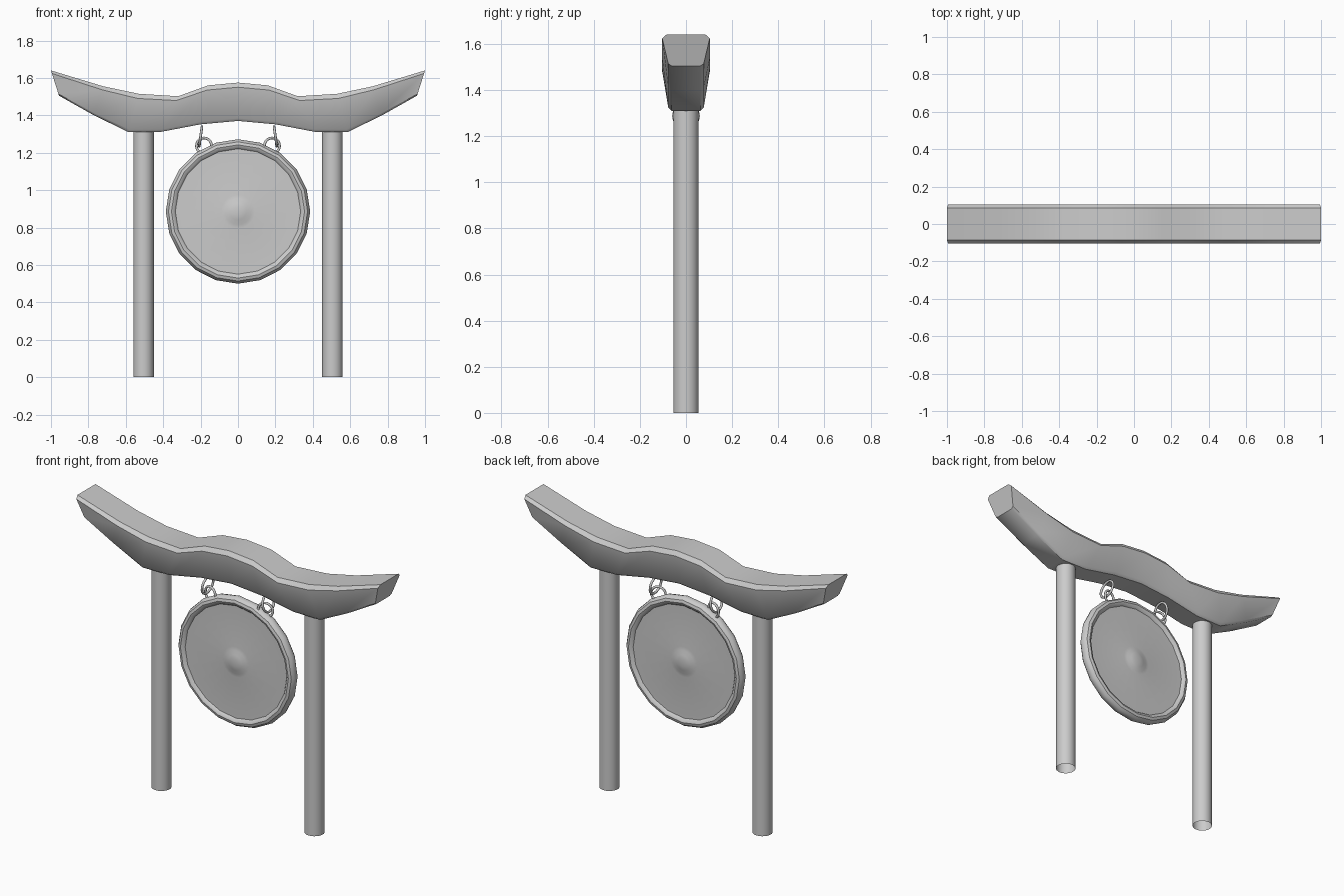
import bpy, bmesh
from math import radians, sin, cos, tau

if "Cube" in bpy.data.objects:
    bpy.data.objects.remove(bpy.data.objects["Cube"])


def finish(name, bm, angle=35):
    bmesh.ops.recalc_face_normals(bm, faces=bm.faces)
    mesh = bpy.data.meshes.new(name)
    bm.to_mesh(mesh)
    bm.free()
    ob = bpy.data.objects.new(name, mesh)
    bpy.context.collection.objects.link(ob)
    bpy.ops.object.select_all(action='DESELECT')
    ob.select_set(True)
    bpy.context.view_layer.objects.active = ob
    bpy.ops.object.shade_smooth_by_angle(angle=radians(angle))
    return ob


def loft(bm, rings, cap=False):
    rows = [[bm.verts.new(p) for p in ring] for ring in rings]
    n = len(rows[0])
    for a, b in zip(rows, rows[1:]):
        for i in range(n):
            j = (i + 1) % n
            bm.faces.new((a[i], a[j], b[j], b[i]))
    if cap:
        bm.faces.new(rows[0])
        bm.faces.new(rows[-1])


# Curved crossbeam: chamfered tapering section swept along stations
# (top x, top z, bottom x, bottom z)
half = [(0, 1.575, 0, 1.37), (.16, 1.56, .20, 1.352), (.32, 1.502, .41, 1.312),
        (.53, 1.515, .585, 1.31), (.72, 1.555, .77, 1.40), (1.0, 1.64, .957, 1.505)]
stations = [(-a, b, -c, d) for a, b, c, d in half[:0:-1]] + half
side = [(.085, 0), (.103, .12), (.077, .93), (.063, 1)]
section = side + [(-y, t) for y, t in reversed(side)]
bm = bmesh.new()
loft(bm, [[(tx + (bx - tx) * t, y, tz + (bz - tz) * t) for y, t in section]
          for tx, tz, bx, bz in stations], cap=True)
finish("crossbeam", bm, 40)

# Gong: lathed disc with raised rounded rim and central boss on both faces
face = [(.02, .034), (.045, .030), (.07, .022), (.09, .019), (.335, .019)]
rim = [(.343, .029), (.356, .034), (.372, .029), (.382, .016), (.386, 0)]
front = [(r, -d) for r, d in face + rim]
profile = front + [(r, -y) for r, y in front[-2::-1]]
N = 20
bm = bmesh.new()
loft(bm, [[(r * cos(tau * i / N), y, .886 + r * sin(tau * i / N)) for i in range(N)]
          for r, y in profile], cap=True)
finish("gong", bm, 35)


def ring(name, loc, major, minor, rot):
    bpy.ops.mesh.primitive_torus_add(location=loc, rotation=rot, major_radius=major,
                                     minor_radius=minor, major_segments=20, minor_segments=8)
    bpy.context.object.name = name
    bpy.ops.object.shade_smooth()


for s, label in ((-1, "left"), (1, "right")):
    # Round post, open at the ends
    bm = bmesh.new()
    loft(bm, [[(s * .505 + .055 * cos(tau * i / 24), .055 * sin(tau * i / 24), z)
               for i in range(24)] for z in (0, 1.34)])
    finish(label + "_post", bm)
    # Two linked hanging rings
    ring(label + "_beam_ring", (s * .2, 0, 1.287), .053, .007,
         (0, radians(90 + s * -8), 0))
    ring(label + "_gong_ring", (s * .182, 0, 1.237), .042, .007,
         (radians(90), 0, radians(s * 15)))
